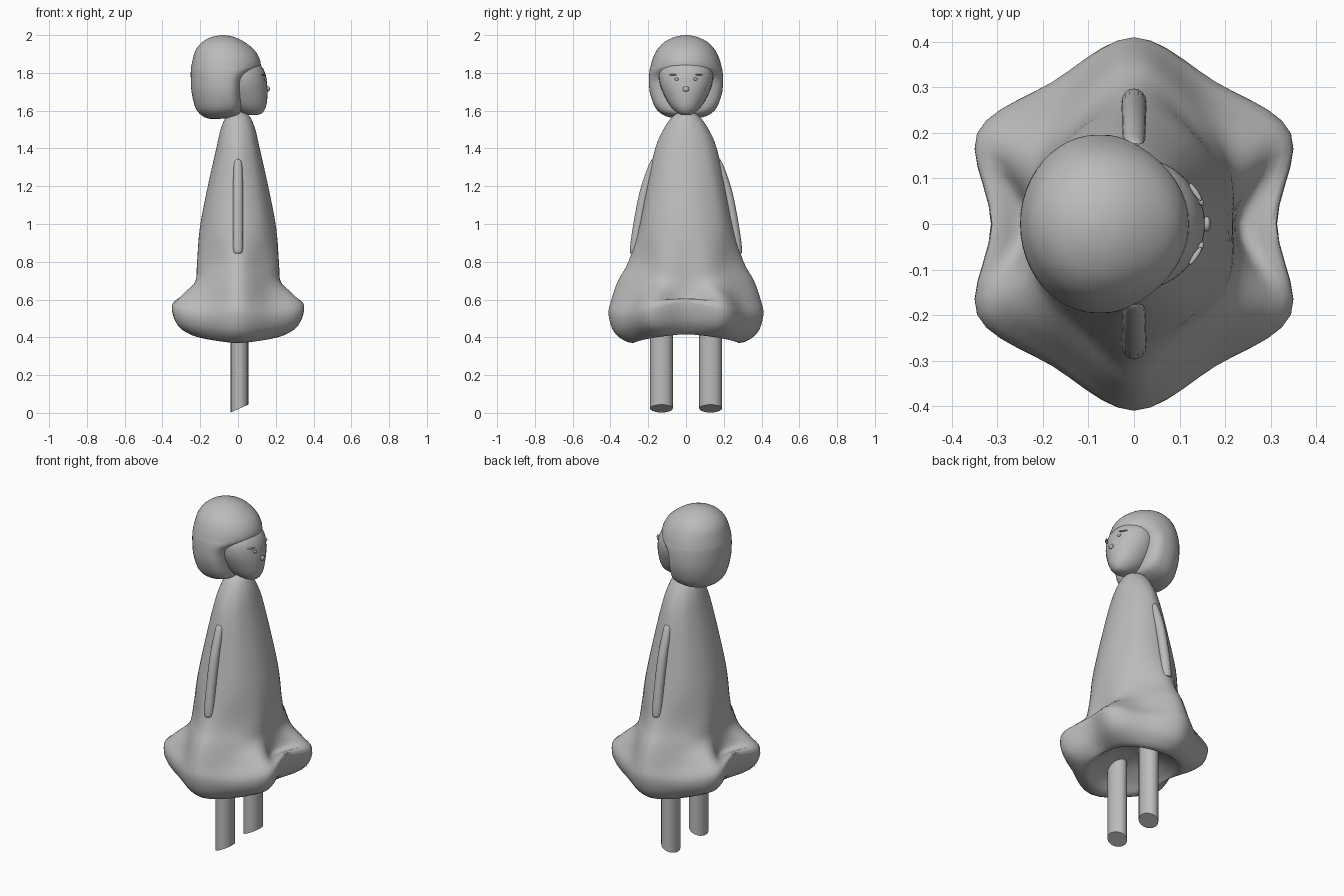
import bpy, math
from mathutils import Vector

cube = bpy.data.objects.get("Cube")
if cube:
    bpy.data.objects.remove(cube, do_unlink=True)

grey = bpy.data.materials.new("plain_grey")
grey.use_nodes = True
grey.diffuse_color = (0.5, 0.5, 0.5, 1)
grey.node_tree.nodes["Principled BSDF"].inputs["Base Color"].default_value = grey.diffuse_color


def finish(obj, name, angle=50):
    obj.name = name
    obj.data.materials.append(grey)
    bpy.ops.object.select_all(action="DESELECT")
    obj.select_set(True)
    bpy.context.view_layer.objects.active = obj
    bpy.ops.object.shade_smooth_by_angle(angle=math.radians(angle))
    return obj


def spline(points, steps, closed=False):
    """Pass a smooth line through tuples of any length."""
    pts = [Vector(p) for p in points]
    n = len(pts)
    pick = (lambda i: pts[i % n]) if closed else (lambda i: pts[max(0, min(n - 1, i))])
    out = []
    for i in range(n if closed else n - 1):
        a, b, c, d = (pick(i + k) for k in (-1, 0, 1, 2))
        for s in range(steps):
            t = s / steps
            out.append(b + (c - a) * (t / 2) + (a * 2 - b * 5 + c * 4 - d) * (t * t / 2)
                       + (b * 3 - a - c * 3 + d) * (t ** 3 / 2))
    return out if closed else out + [pts[-1]]


def loft(name, rings, angle=50):
    """Skin closed rings listed from top to bottom and cap both ends."""
    n = len(rings[0])
    verts = [tuple(p) for ring in rings for p in ring]
    faces = [(r * n + i, (r + 1) * n + i, (r + 1) * n + (i + 1) % n, r * n + (i + 1) % n)
             for r in range(len(rings) - 1) for i in range(n)]
    faces += [tuple(range(n)), tuple(range(len(verts) - 1, len(verts) - n - 1, -1))]
    mesh = bpy.data.meshes.new(name)
    mesh.from_pydata(verts, [], faces)
    obj = bpy.data.objects.new(name, mesh)
    bpy.context.collection.objects.link(obj)
    return finish(obj, name, angle)


def oval(cx, cy, z, rx, ry, n=32, slope=0):
    turn = [2 * math.pi * i / n for i in range(n)]
    return [(cx + rx * math.cos(a), cy + ry * math.sin(a), z + slope * math.cos(a)) for a in turn]


def blob(name, place, size, yaw=0):
    bpy.ops.mesh.primitive_uv_sphere_add(segments=12, ring_count=8, location=place,
                                         rotation=(0, 0, yaw))
    obj = bpy.context.object
    obj.scale = size
    return finish(obj, name)


# Dress: oval bodice that spreads into a six-lobed, tucked-under hem
bodice = [(.035, .035, 1.592), (.065, .075, 1.565), (.092, .12, 1.5), (.115, .163, 1.4),
          (.16, .207, 1.2), (.202, .25, .98)]
hem = {  # quarter-turn columns: radius and height, downwards
    0: [(.216, .8), (.22, .68), (.235, .585), (.312, .605), (.29, .49), (.23, .42)],
    30: [(.237, .8), (.255, .7), (.335, .63), (.398, .56), (.365, .46), (.26, .405)],
    60: [(.25, .8), (.285, .7), (.325, .6), (.36, .52), (.34, .44), (.27, .385)],
    90: [(.305, .8), (.36, .7), (.395, .6), (.41, .52), (.375, .42), (.28, .37)],
}
inside = [(.2, .43), (.1, .48), (.01, .5)]
columns = []
for deg in range(0, 360, 30):
    a = math.radians(deg)
    c, s = math.cos(a), math.sin(a)
    fold = deg % 180
    line = [(rx * ry / math.hypot(ry * c, rx * s), z) for rx, ry, z in bodice]
    line += hem[min(fold, 180 - fold)] + inside
    columns.append(spline([(r * c, r * s, z) for r, z in line], 4))
loft("dress", [spline(ring, 5, closed=True) for ring in zip(*columns)], 70)

# Legs with slanted soles, and slim arms lying along the dress
for side, word in ((1, "left"), (-1, "right")):
    loft(word + "_leg", [oval(.008, side * .13, z, .047, .06, 20, slope)
                         for z, slope in ((.52, 0), (.05, .01), (.023, .021))])
    arm = spline([(1.345, .166, .008), (1.32, .172, .022), (1.18, .217, .026),
                  (1, .252, .027), (.87, .27, .027), (.845, .274, .02)], 4)
    loft(word + "_arm", [oval(0, side * y, z, r, r, 16) for z, y, r in arm])

# Face: egg narrowing to the chin
face = spline([(1.9, 0, .07, .09), (1.82, .01, .125, .138), (1.75, .02, .133, .14),
               (1.68, .03, .126, .115), (1.62, .05, .098, .08), (1.585, .075, .05, .04),
               (1.576, .08, .01, .01)], 4)
loft("face", [oval(cx, 0, z, rx, ry) for z, cx, rx, ry in face])

# Bobbed hair: height, forward reach, backward reach, half width, squareness
hair = spline([(2, .01, .01, .01, 1), (1.99, .06, .06, .06, 1), (1.963, .115, .11, .115, 1),
               (1.92, .168, .145, .155, 1), (1.87, .196, .16, .178, 1),
               (1.83, .198, .168, .189, 1), (1.81, .165, .17, .193, .85),
               (1.77, .108, .17, .196, .65), (1.7, .096, .166, .192, .6),
               (1.62, .098, .145, .165, .6), (1.58, .09, .11, .125, .7),
               (1.562, .05, .07, .07, 1), (1.558, .01, .01, .01, 1)], 3)
rings = []
for z, front, back, width, power in hair:
    ring = []
    for i in range(48):
        a = 2 * math.pi * i / 48
        c, s = math.cos(a), math.sin(a)
        if c > 0:
            x, y = front * c ** power, math.copysign(abs(s) ** power, s) * width
        else:
            x, y = back * c, width * s
        ring.append((x - .08, y, z + .07 * x * max(0, 1.7 - z) / .14))
    rings.append(ring)
loft("hair", rings, 60)

# Small raised features
for side, word in ((1, "left"), (-1, "right")):
    blob(word + "_brow", (.135, side * .07, 1.79), (.006, .024, .004), side * .6)
    blob(word + "_eye", (.147, side * .05, 1.767), (.006, .011, .008), side * .4)
blob("nose", (.16, 0, 1.715), (.009, .017, .014))
